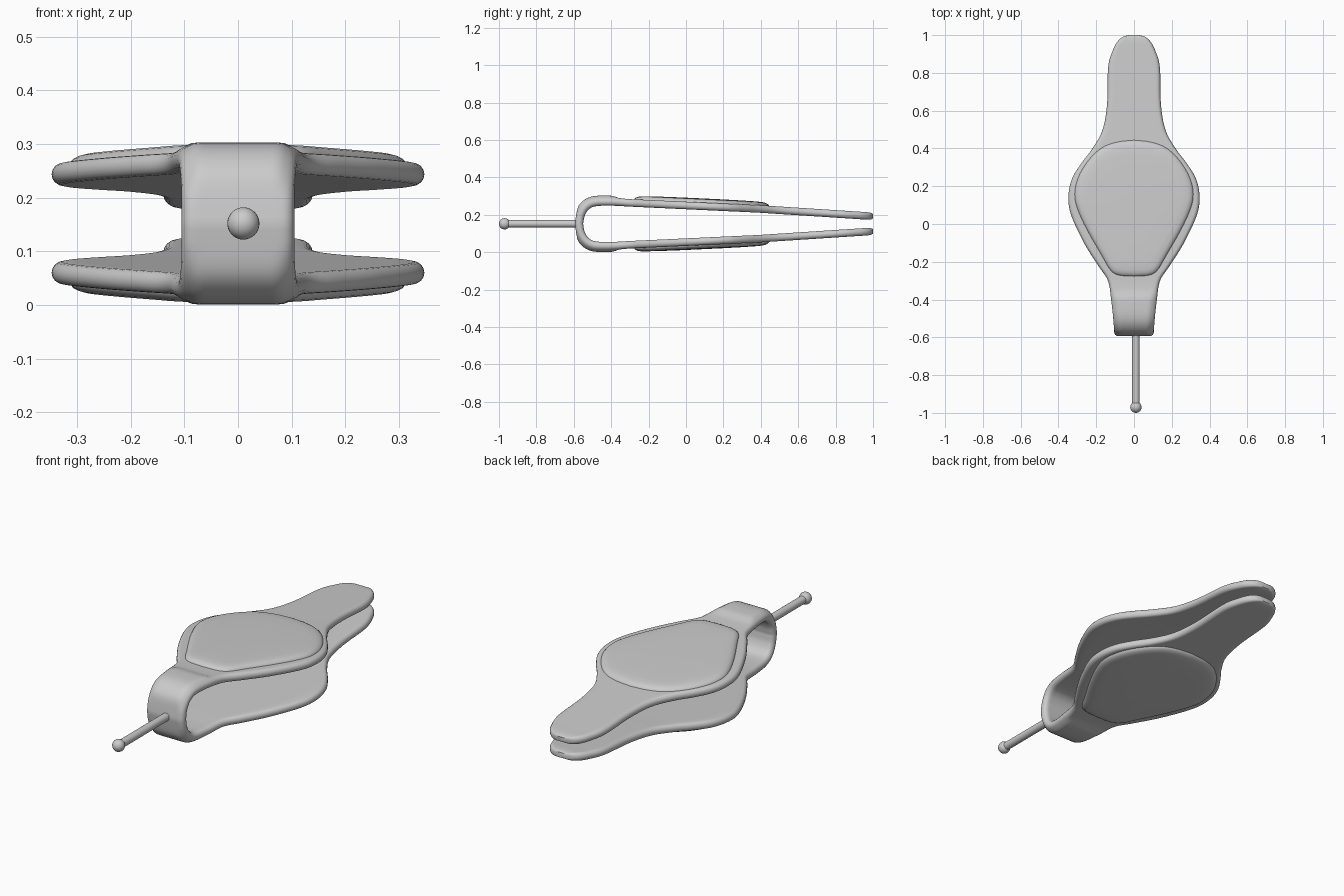
import bpy, bmesh, math
from mathutils import Vector, Matrix

cube = bpy.data.objects.get("Cube")
if cube:
    bpy.data.objects.remove(cube)

MID = 0.152  # height of the plane between the two arms

grey = bpy.data.materials.new("plain_grey")
grey.use_nodes = True
grey.diffuse_color = (0.6, 0.6, 0.6, 1)
grey.node_tree.nodes["Principled BSDF"].inputs["Base Color"].default_value = (0.6, 0.6, 0.6, 1)


def finish(name, bm, angle=40):
    bmesh.ops.recalc_face_normals(bm, faces=bm.faces)
    mesh = bpy.data.meshes.new(name)
    bm.to_mesh(mesh)
    bm.free()
    mesh.materials.append(grey)
    ob = bpy.data.objects.new(name, mesh)
    bpy.context.collection.objects.link(ob)
    bpy.ops.object.select_all(action='DESELECT')
    ob.select_set(True)
    bpy.context.view_layer.objects.active = ob
    bpy.ops.object.shade_smooth_by_angle(angle=math.radians(angle))
    return ob


def spline(pts, steps):
    """Catmull-Rom curve through points of any dimension."""
    pts = [Vector(p) for p in pts]
    ext = [2 * pts[0] - pts[1]] + pts + [2 * pts[-1] - pts[-2]]
    out = []
    for a, b, c, d in zip(ext, ext[1:], ext[2:], ext[3:]):
        for i in range(steps):
            t = i / steps
            out.append(0.5 * (2 * b + (c - a) * t + (2 * a - 5 * b + 4 * c - d) * t * t
                              + (3 * b - a - 3 * c + d) * t ** 3))
    return out + [pts[-1]]


def smooth(t):
    t = max(0, min(1, t))
    return t * t * (3 - 2 * t)


def bridge(bm, r1, r2):
    n = len(r1)
    for i in range(n):
        j = (i + 1) % n
        bm.faces.new((r1[i], r1[j], r2[j], r2[i]))


# Folded strip: y, half width of the upper arm from tip to fold
widths = [(1, .03), (.99, .06), (.965, .088), (.92, .112), (.83, .137), (.64, .142),
          (.5, .166), (.4, .22), (.32, .28), (.24, .328), (.15, .347), (.05, .334),
          (-.1, .265), (-.22, .19), (-.3, .138), (-.4, .121), (-.5, .11)]
upper = []
for y, w in widths:
    z = .264 - .047 * (y + .3) if y < .4 else .231 - .065 * (y - .4)
    upper.append((y, z, w, .012 if y == 1 else .017 if y > .98 else .02))
upper[-2] = (-.4, .27, .121, .021)
upper[-1] = (-.49, .267, .111, .022)
upper += [(-.537, .243, .107, .022), (-.563, .2, .105, .022), (-.572, MID, .105, .022)]
half = spline([(p[0], p[1], p[2], p[3]) for p in upper], 5)
path = half + [Vector((p[0], 2 * MID - p[1], p[2], p[3])) for p in reversed(half[:-1])]


def section(i):
    """Rounded band section across the path, crowned on the outside near the fold."""
    y, z, w, h = path[i]
    a, b = path[max(i - 1, 0)], path[min(i + 1, len(path) - 1)]
    t = Vector((b[0] - a[0], b[1] - a[1])).normalized()
    n = Vector((t[1], -t[0]))
    crown = .011 * smooth((-.35 - y) / .05) * smooth((abs(z - MID) - .03) / .06)
    flat, pts = w - h, []
    for side in (1, -1):
        for k in range(9):
            ang = -math.pi / 2 + math.pi * k / 8
            pts.append((side * (flat + h * math.cos(ang)), side * h * math.sin(ang)))
        for k in range(1, 16):
            pts.append((side * flat * (1 - k / 8), side * h))
    out = []
    for x, d in pts:
        if d > 0:
            d += crown * smooth((w - abs(x) - .008) / .03)
        out.append((x, y + n[0] * d, z + n[1] * d))
    return out


bm = bmesh.new()
rings = [[bm.verts.new(p) for p in section(i)] for i in range(len(path))]
for r1, r2 in zip(rings, rings[1:]):
    bridge(bm, r1, r2)
bm.faces.new(rings[0])
bm.faces.new(rings[-1])
finish("folded_strip", bm)

# Raised pads on the outside of both arms
right = spline([(0, -.278), (.08, -.272), (.125, -.245), (.17, -.17), (.25, -.03), (.3, .08),
                (.315, .16), (.295, .25), (.24, .34), (.17, .405), (.09, .435), (0, .445)], 4)
outline = right + [Vector((-p[0], p[1])) for p in reversed(right[1:-1])]
layers = [(1, -.006), (.995, .002), (.975, .009), (.945, .014), (.9, .0175),
          (.8, .0195), (.6, .021), (.3, .022)]
for name, sign in (("upper_pad", 1), ("lower_pad", -1)):
    bm = bmesh.new()
    rings = []
    for s, h in layers:
        ring = []
        for x, y in outline:
            py = .08 + (y - .08) * s
            z = .284 - .047 * (py + .3) + h
            ring.append(bm.verts.new((x * s, py, MID + sign * (z - MID))))
        rings.append(ring)
    for r1, r2 in zip(rings, rings[1:]):
        bridge(bm, r1, r2)
    bm.faces.new(rings[0])
    bm.faces.new(rings[-1])
    finish(name, bm, 60)

# Rod with a small ball at its end
bm = bmesh.new()
bmesh.ops.create_cone(bm, cap_ends=True, segments=24, radius1=.02, radius2=.02, depth=.39,
                      matrix=Matrix.Translation((.01, -.775, MID)) @ Matrix.Rotation(math.pi / 2, 4, 'X'))
finish("rod", bm)
bm = bmesh.new()
bmesh.ops.create_uvsphere(bm, u_segments=24, v_segments=16, radius=.03,
                          matrix=Matrix.Translation((.01, -.97, MID)))
finish("rod_ball", bm)
